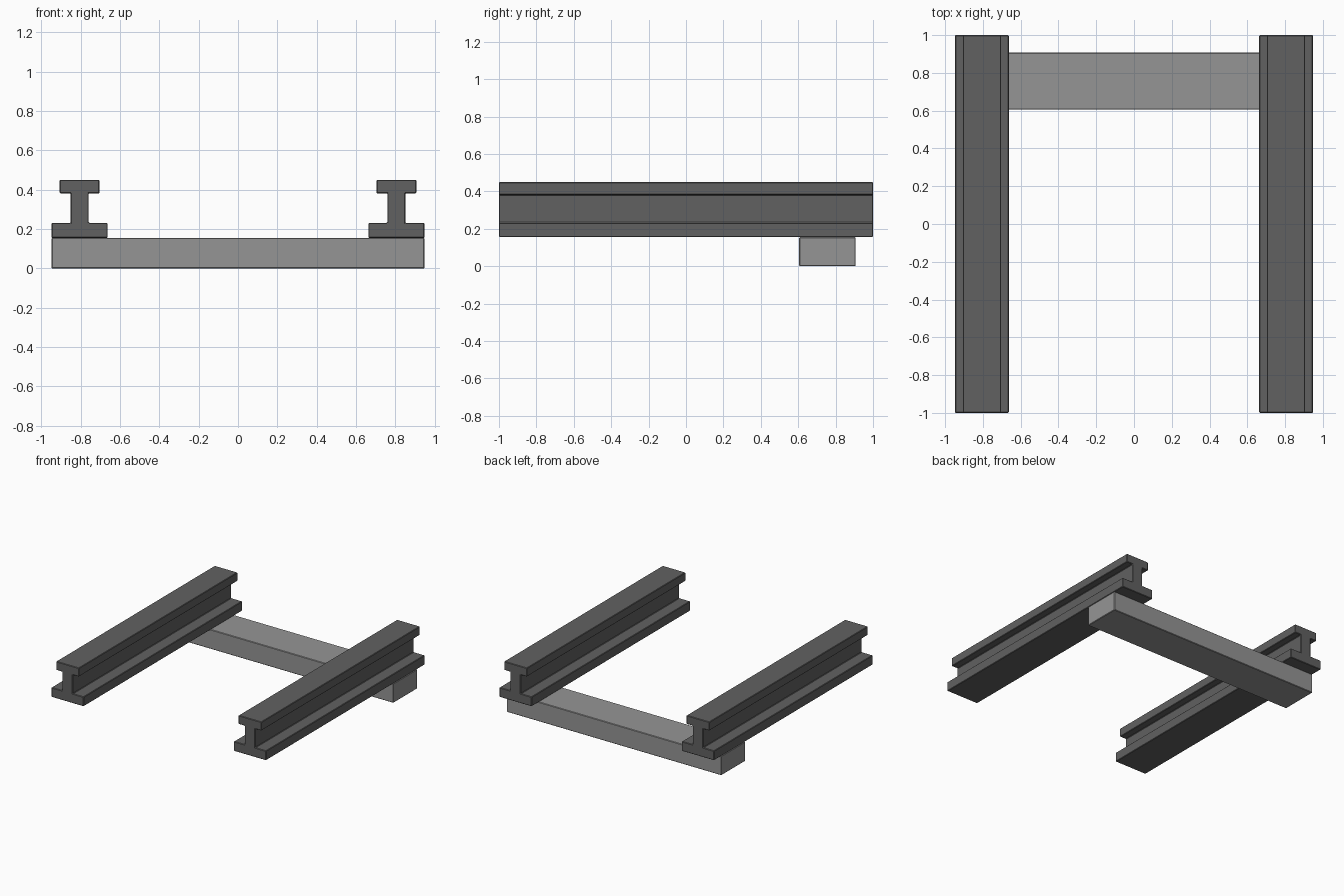
import bpy
import bmesh

if "Cube" in bpy.data.objects:
    bpy.data.objects.remove(bpy.data.objects["Cube"])


def material(name, shade):
    mat = bpy.data.materials.new(name)
    mat.diffuse_color = (shade, shade, shade, 1)
    mat.use_nodes = True
    mat.node_tree.nodes["Principled BSDF"].inputs["Base Color"].default_value = mat.diffuse_color
    return mat


def extrude_along_y(name, profile, y0, y1, mat):
    """Extrude a closed (x, z) profile from y0 to y1 and ease its edges."""
    bm = bmesh.new()
    face = bm.faces.new([bm.verts.new((x, y0, z)) for x, z in profile])
    result = bmesh.ops.extrude_face_region(bm, geom=[face])
    for v in result["geom"]:
        if isinstance(v, bmesh.types.BMVert):
            v.co.y = y1
    bmesh.ops.recalc_face_normals(bm, faces=bm.faces)
    mesh = bpy.data.meshes.new(name)
    bm.to_mesh(mesh)
    bm.free()
    mesh.materials.append(mat)
    obj = bpy.data.objects.new(name, mesh)
    bpy.context.collection.objects.link(obj)
    bevel = obj.modifiers.new("eased_edges", "BEVEL")
    bevel.width = 0.004
    bevel.segments = 1
    return obj


dark = material("dark_steel", 0.12)
pale = material("pale_grey", 0.3)

# Rail section: wide foot, thin web, narrow head (half widths and heights)
half = [(0.1425, 0.155), (0.1425, 0.231), (0.046, 0.231),
        (0.046, 0.381), (0.101, 0.381), (0.101, 0.45)]
section = half + [(-x, z) for x, z in reversed(half)]

# Two rails
for side, cx in (("left", -0.805), ("right", 0.805)):
    extrude_along_y(side + "_rail", [(x + cx, z) for x, z in section], -1, 1, dark)

# Cross sleeper under the rails near the back
w, h = 0.9475, 0.155
extrude_along_y("sleeper", [(-w, 0), (w, 0), (w, h), (-w, h)], 0.605, 0.907, pale)
